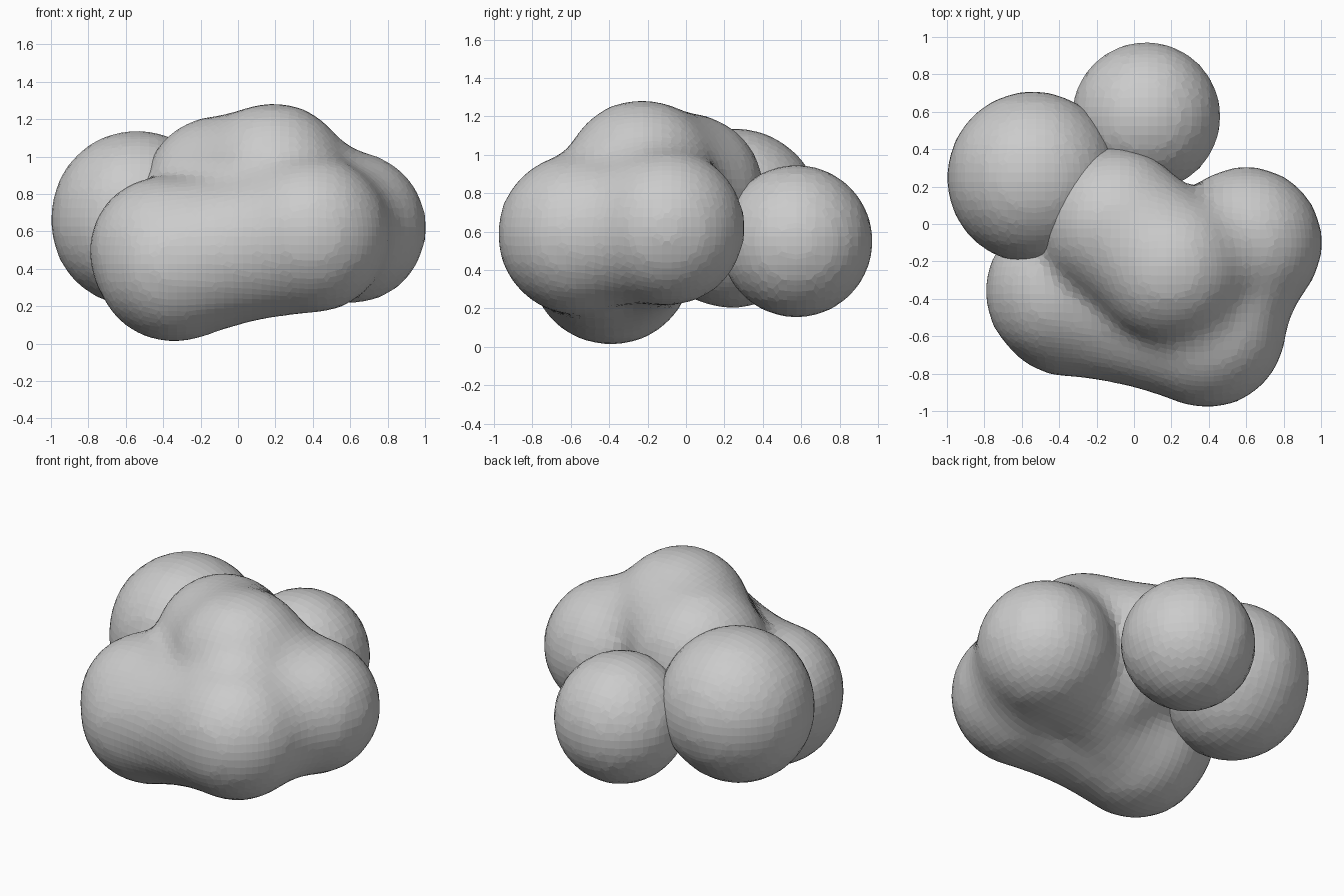
import bpy, bmesh
from mathutils import Vector, Matrix

if "Cube" in bpy.data.objects:
    bpy.data.objects.remove(bpy.data.objects["Cube"])


def puff(name, balls, voxel=0.05, smooth=0):
    """Merge overlapping balls (x, y, z, r) into one remeshed, faceted lump."""
    bm = bmesh.new()
    for x, y, z, r in balls:
        bmesh.ops.create_icosphere(bm, subdivisions=4, radius=r,
                                   matrix=Matrix.Translation((x, y, z)))
    me = bpy.data.meshes.new(name)
    bm.to_mesh(me)
    bm.free()
    ob = bpy.data.objects.new(name, me)
    bpy.context.collection.objects.link(ob)
    m = ob.modifiers.new("merge", 'REMESH')
    m.mode = 'VOXEL'
    m.voxel_size = voxel
    if smooth:
        s = ob.modifiers.new("blend", 'SMOOTH')
        s.factor = 0.5
        s.iterations = smooth
    return ob


def bridge(a, b, waist, steps=6):
    """Balls filling the neck between two balls, slimmer in the middle."""
    out = []
    for i in range(1, steps):
        t = i / steps
        p = Vector(a).lerp(Vector(b), t)
        p[3] *= 1 - (1 - waist) * 4 * t * (1 - t)
        out.append(tuple(p))
    return out


Vector4 = Vector
# main balls of the blended body
low = (-0.34, -0.39, 0.435, 0.43)
left_low = (-0.39, -0.36, 0.49, 0.41)
front = (0.39, -0.56, 0.585, 0.425)
right = (0.60, -0.10, 0.62, 0.41)
top = (0.19, -0.23, 0.88, 0.41)
ridge = (-0.10, 0.00, 0.81, 0.41)

body = [low, left_low, front, right, top, ridge, (0.1, -0.2, 0.6, 0.4)]
for a, b, w in ((low, front, 0.93), (left_low, front, 0.9), (top, ridge, 0.98),
                (top, front, 0.90), (top, right, 0.90), (front, right, 0.92),
                (low, right, 0.85)):
    body += bridge(a, b, w)
puff("cloud_body", body, smooth=8)

# separate puffs, only touching the body
puff("left_puff", [(-0.54, 0.25, 0.68, 0.46), (-0.55, 0.24, 0.65, 0.45)], smooth=1)
puff("back_puff", [(0.065, 0.575, 0.55, 0.398)])
